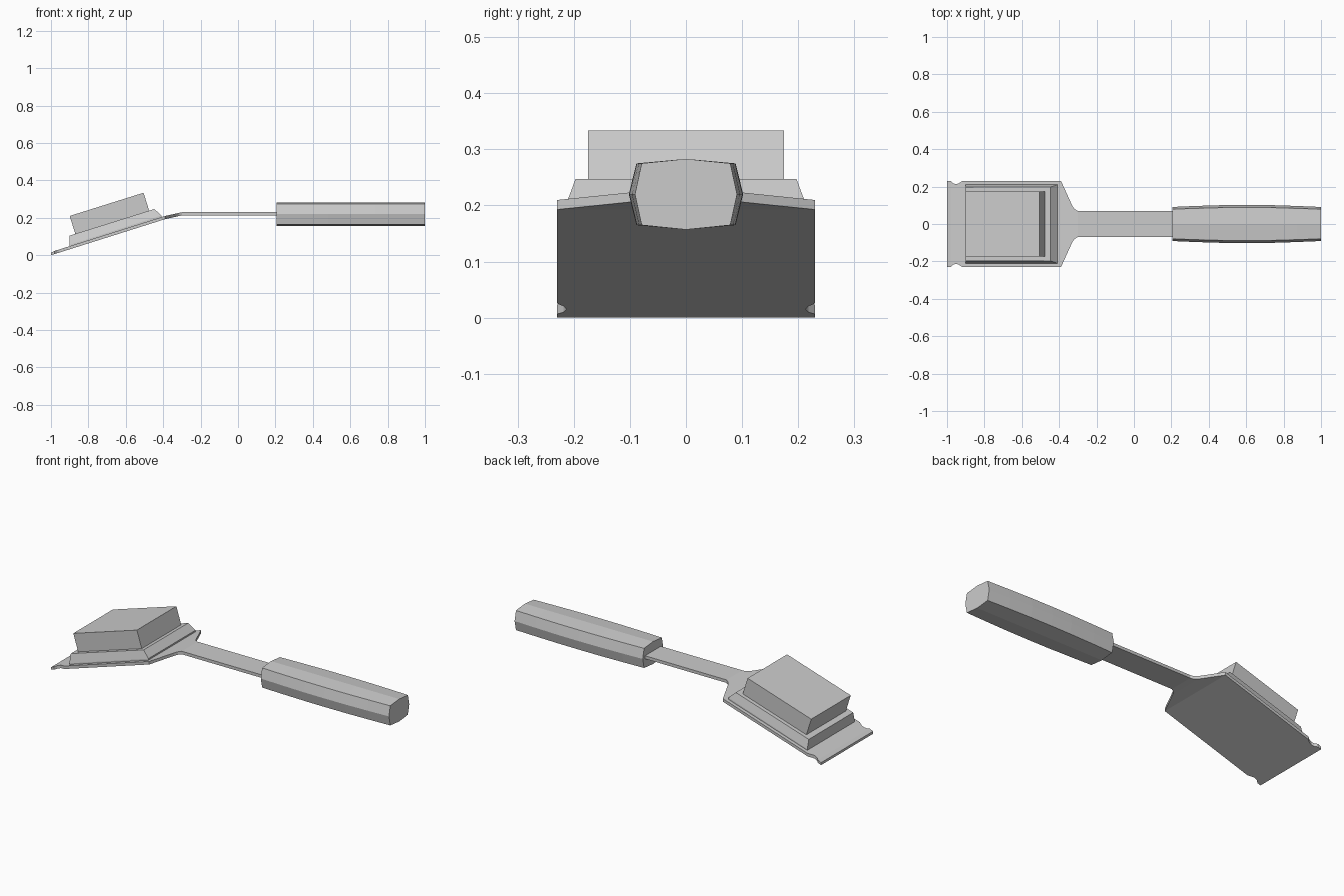
import bpy, bmesh

if "Cube" in bpy.data.objects:
    bpy.data.objects.remove(bpy.data.objects["Cube"])


def make_object(name, bm):
    bmesh.ops.recalc_face_normals(bm, faces=bm.faces)
    mesh = bpy.data.meshes.new(name)
    bm.to_mesh(mesh)
    bm.free()
    obj = bpy.data.objects.new(name, mesh)
    bpy.context.collection.objects.link(obj)
    return obj


def loft(name, rings):
    """Skin a row of equal-length closed rings and cap both ends."""
    bm = bmesh.new()
    rows = [[bm.verts.new(p) for p in ring] for ring in rings]
    n = len(rows[0])
    for a, b in zip(rows, rows[1:]):
        for i in range(n):
            j = (i + 1) % n
            bm.faces.new((a[i], a[j], b[j], b[i]))
    bm.faces.new(rows[0])
    bm.faces.new(rows[-1])
    return make_object(name, bm)


# Blade and shank: one bent plate, as stations of (x, half width, underside z)
SLOPE = 0.316
outline = [(-1.0, 0.23), (-0.98, 0.23), (-0.968, 0.218), (-0.953, 0.213),
           (-0.938, 0.217), (-0.918, 0.23), (-0.39, 0.23),
           (-0.33, 0.098), (-0.318, 0.08), (-0.30, 0.07), (0.23, 0.07)]


def underside(x):
    if x <= -0.39:
        return (x + 1) * SLOPE
    return min(0.213, 0.193 + (x + 0.39) * 0.222)


plate = []
for x, w in outline:
    z = underside(x)
    t = 0.014 if x == -1.0 else 0.017
    plate.append([(x, -w, z), (x, w, z), (x, w, z + t), (x, -w, z + t)])
loft("blade_and_shank", plate)

# Lower tier of the block, with bevelled sides and front
loft("block_base", [
    [(-0.9, -0.21, 0.044), (-0.41, -0.21, 0.199),
     (-0.41, 0.21, 0.199), (-0.9, 0.21, 0.044)],
    [(-0.9, -0.21, 0.055), (-0.41, -0.21, 0.212),
     (-0.41, 0.21, 0.212), (-0.9, 0.21, 0.055)],
    [(-0.9, -0.197, 0.105), (-0.447, -0.197, 0.247),
     (-0.447, 0.197, 0.247), (-0.9, 0.197, 0.105)]])

# Upper tier, square to the tilted blade
profile = [(-0.9, 0.21), (-0.505, 0.334), (-0.473, 0.232), (-0.868, 0.108)]
loft("block_top", [[(x, y, z) for x, z in profile] for y in (-0.175, 0.175)])

# Eight-sided grip that swells in width at the middle
section = [(0, 0.283), (0.079, 0.275), (0.091, 0.22), (0.079, 0.165),
           (0, 0.157), (-0.079, 0.165), (-0.091, 0.22), (-0.079, 0.275)]
swell = [(0.205, 1.0), (0.33, 1.06), (0.48, 1.11), (0.6, 1.12),
         (0.73, 1.11), (0.87, 1.06), (1.0, 1.0)]
loft("grip", [[(x, y * s, z) for y, z in section] for x, s in swell])
